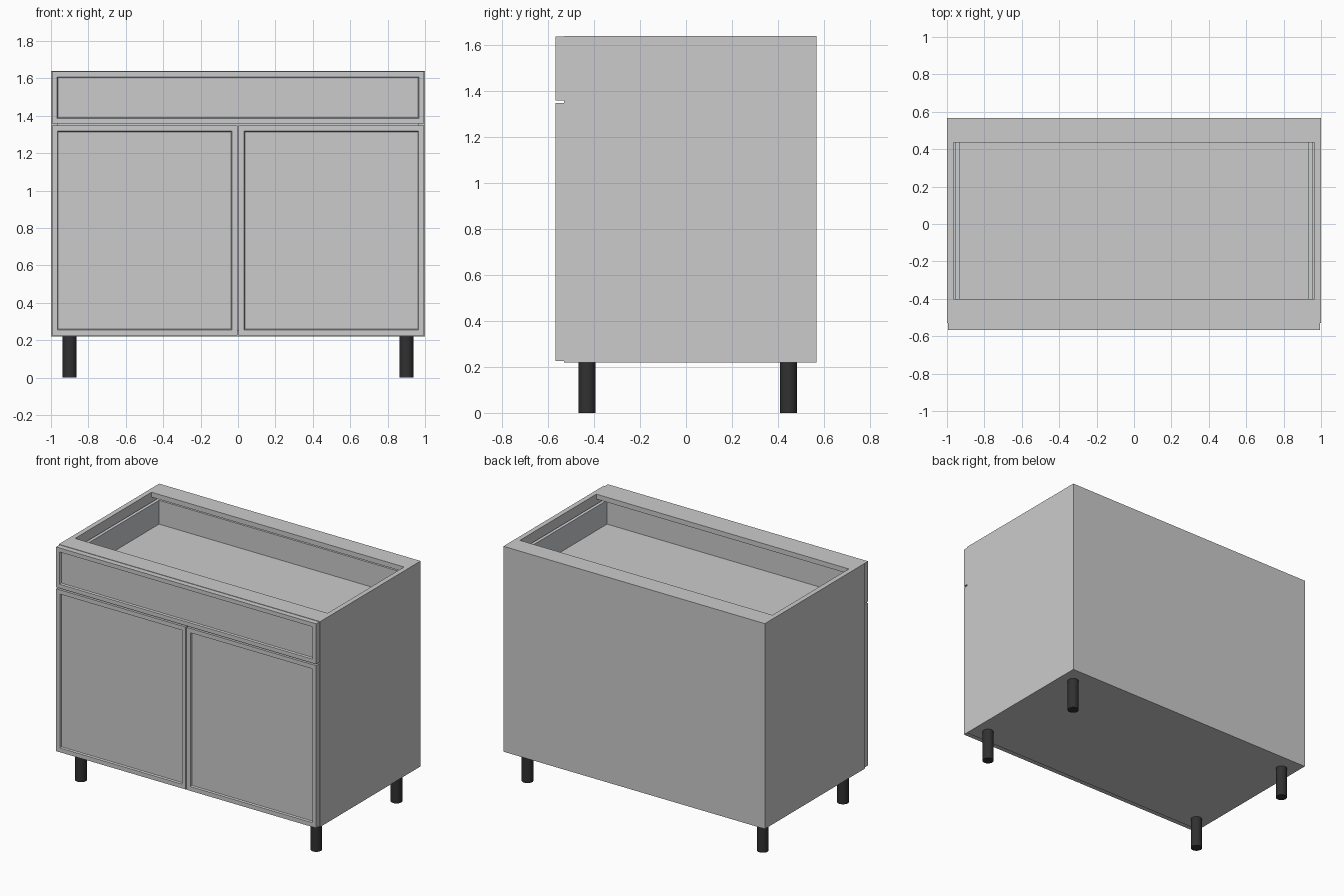
import bpy, bmesh
from mathutils import Vector

if "Cube" in bpy.data.objects:
    bpy.data.objects.remove(bpy.data.objects["Cube"])


def material(name, color):
    m = bpy.data.materials.new(name)
    m.diffuse_color = color
    m.use_nodes = True
    m.node_tree.nodes["Principled BSDF"].inputs["Base Color"].default_value = m.diffuse_color
    return m


def finish(bm, name, mat=None):
    bmesh.ops.recalc_face_normals(bm, faces=bm.faces)
    me = bpy.data.meshes.new(name)
    bm.to_mesh(me)
    bm.free()
    ob = bpy.data.objects.new(name, me)
    bpy.context.collection.objects.link(ob)
    if mat:
        me.materials.append(mat)
    return ob


def box_bm(x, y, z):
    bm = bmesh.new()
    bmesh.ops.create_cube(bm, size=1)
    for v in bm.verts:
        v.co = Vector([(a + b) / 2 + c * (b - a) for (a, b), c in zip((x, y, z), v.co)])
    return bm


def box(name, x, y, z, mat=None):
    return finish(box_bm(x, y, z), name, mat)


def framed_front(name, x, z, border):
    """Slab with a thin bevelled step down to a recessed centre panel."""
    bm = box_bm(x, (FRONT, CARCASS), z)
    bm.normal_update()
    face = min(bm.faces, key=lambda f: f.calc_center_median().y)
    bmesh.ops.inset_region(bm, faces=[face], thickness=border)
    bmesh.ops.inset_region(bm, faces=[face], thickness=0.006)
    for v in face.verts:
        v.co.y += 0.012
    return finish(bm, name)


black = material("leg_black", (0.03, 0.03, 0.03, 1))
metal = material("drawer_metal", (0.6, 0.62, 0.65, 1))

FRONT, CARCASS, BACK = -0.567, -0.53, 0.567
BASE, TOP, T = 0.22, 1.64, 0.034
IN = 1 - T

# Carcass: sides, bottom, back and two top rails
for side, s in (("left", -1), ("right", 1)):
    box(side + "_side_panel", sorted((s, s * IN)), (CARCASS, BACK), (BASE, TOP))
box("bottom_panel", (-IN, IN), (CARCASS, BACK - T), (BASE, BASE + T))
box("back_panel", (-IN, IN), (BACK - T, BACK), (BASE, TOP))
box("front_top_rail", (-IN, IN), (CARCASS, -0.40), (TOP - T, TOP))
box("back_top_rail", (-IN, IN), (0.435, BACK - T), (TOP - T, TOP))

# Drawer box hanging under the rails
box("drawer_floor", (-0.945, 0.945), (-0.50, 0.50), (1.385, 1.415))
for side, s in (("left", -1), ("right", 1)):
    box("drawer_" + side + "_side", sorted((s * 0.933, s * 0.955)), (-0.50, 0.50),
        (1.385, 1.58), metal)
box("drawer_back", (-0.933, 0.933), (0.47, 0.50), (1.415, 1.58))
box("drawer_inner_front", (-0.933, 0.933), (-0.50, -0.47), (1.415, 1.58))

# Drawer front and the two doors
framed_front("drawer_front", (-0.995, 0.995), (1.358, 1.637), 0.04)
framed_front("left_door", (-0.995, -0.003), (0.225, 1.348), 0.042)
framed_front("right_door", (0.003, 0.995), (0.225, 1.348), 0.042)

# Four round legs
for xn, x in (("left", -0.9), ("right", 0.9)):
    for yn, y in (("front", -0.43), ("back", 0.446)):
        bpy.ops.mesh.primitive_cylinder_add(vertices=32, radius=0.037, depth=BASE,
                                            location=(x, y, BASE / 2))
        leg = bpy.context.object
        leg.name = yn + "_" + xn + "_leg"
        leg.data.materials.append(black)
        bpy.ops.object.shade_smooth_by_angle()
